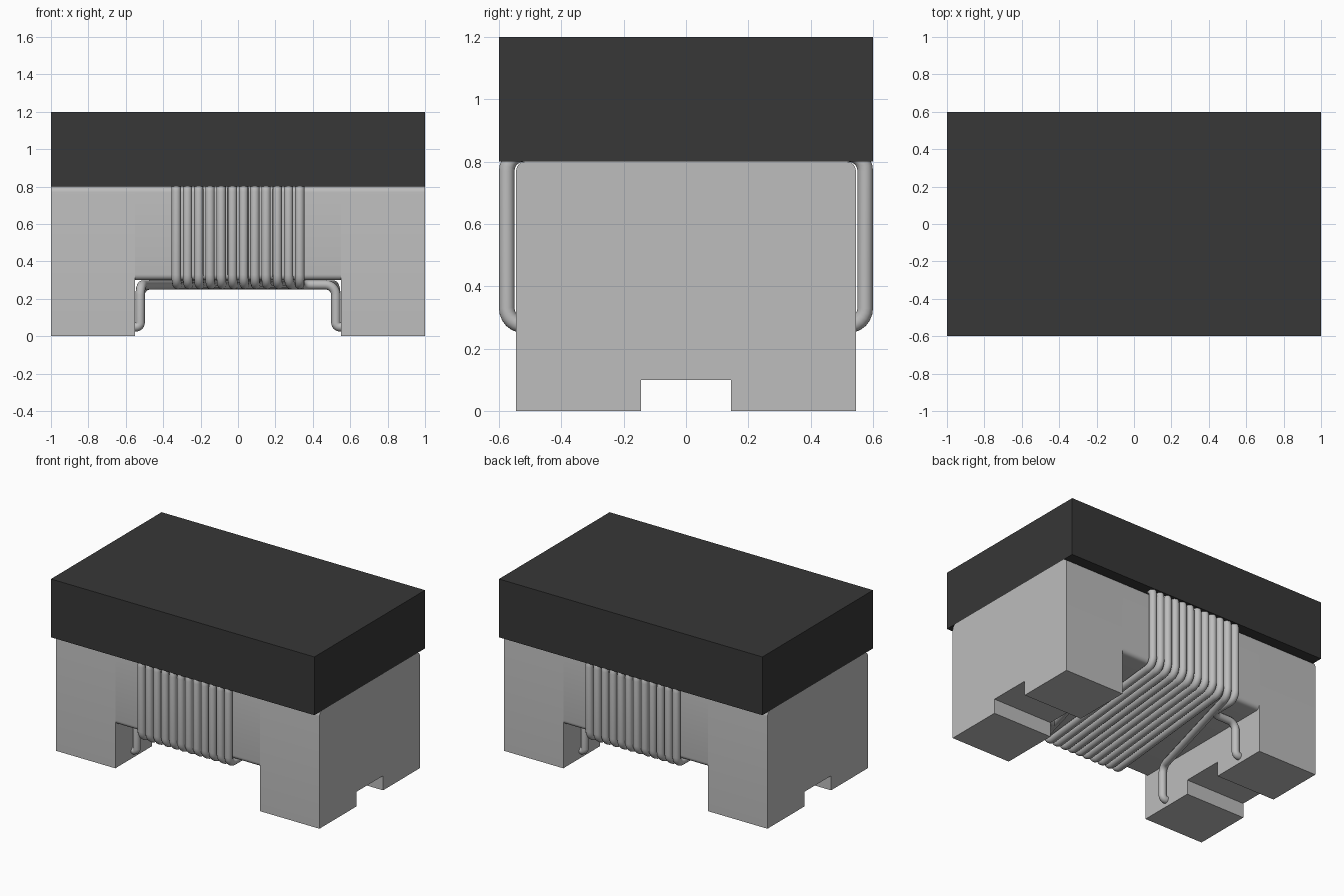
import bpy, bmesh, math
from mathutils import Vector

cube = bpy.data.objects.get("Cube")
if cube:
    bpy.data.objects.remove(cube, do_unlink=True)


def material(name, value):
    m = bpy.data.materials.new(name)
    col = (value, value, value, 1)
    m.diffuse_color = col
    m.use_nodes = True
    m.node_tree.nodes["Principled BSDF"].inputs["Base Color"].default_value = col
    return m


light_grey = material("light grey", 0.51)
charcoal = material("charcoal", 0.038)


def fillet(points, radius, steps=6):
    """Round the inner corners of an open path."""
    pts = [Vector(p) for p in points]
    out = [pts[0]]
    for a, b, c in zip(pts, pts[1:], pts[2:]):
        u, v = (a - b), (c - b)
        lu, lv = u.length, v.length
        u.normalize()
        v.normalize()
        half = u.angle(v) / 2
        t = min(radius / math.tan(half), 0.48 * lu, 0.48 * lv)
        r = t * math.tan(half)
        mid = (u + v).normalized()
        centre = b + mid * (r / math.sin(half))
        s, e = b + u * t - centre, b + v * t - centre
        for k in range(steps + 1):
            d = s.lerp(e, k / steps)
            # even spacing along the arc
            ang = s.angle(e)
            f = k / steps
            d = (s * math.sin((1 - f) * ang) + e * math.sin(f * ang)) / math.sin(ang)
            out.append(centre + d)
    out.append(pts[-1])
    return out


def extrude_x(name, profile, spans, mat):
    """Extrude a (y, z) profile along x over each span."""
    bm = bmesh.new()
    for x0, x1 in spans:
        face = bm.faces.new([bm.verts.new((x0, y, z)) for y, z in profile])
        res = bmesh.ops.extrude_face_region(bm, geom=[face])
        moved = [g for g in res["geom"] if isinstance(g, bmesh.types.BMVert)]
        bmesh.ops.translate(bm, verts=moved, vec=(x1 - x0, 0, 0))
    bmesh.ops.recalc_face_normals(bm, faces=bm.faces)
    mesh = bpy.data.meshes.new(name)
    bm.to_mesh(mesh)
    bm.free()
    mesh.materials.append(mat)
    ob = bpy.data.objects.new(name, mesh)
    bpy.context.collection.objects.link(ob)
    return ob


def smooth(ob):
    bpy.ops.object.select_all(action='DESELECT')
    ob.select_set(True)
    bpy.context.view_layer.objects.active = ob
    bpy.ops.object.shade_smooth_by_angle(angle=math.radians(35))


def arc(cy, cz, r, a0, n=6):
    return [(cy + r * math.cos(math.radians(a0 + 90 * k / n)),
             cz + r * math.sin(math.radians(a0 + 90 * k / n))) for k in range(n + 1)]


# Core: two notched legs with rounded top edges, joined by a rounded bridge
W, R, TOP, ARCH = 0.545, 0.03, 0.8, 0.3
top_arcs = arc(W - R, TOP - R, R, 0) + arc(-W + R, TOP - R, R, 90)
leg = top_arcs + [(-W, 0), (-0.145, 0), (-0.145, 0.1), (0.145, 0.1), (0.145, 0), (W, 0)]
bridge = top_arcs + arc(-W + R, ARCH + R, R, 180) + arc(W - R, ARCH + R, R, 270)
smooth(extrude_x("core_legs", leg, [(-1, -0.55), (0.55, 1)], light_grey))
smooth(extrude_x("core_bridge", bridge, [(-0.55, 0.55)], light_grey))

# Top plate
extrude_x("top_plate", [(-0.6, 0.8), (0.6, 0.8), (0.6, 1.2), (-0.6, 1.2)], [(-1, 1)], charcoal)

# Windings: two strands wound side by side, each ending on both legs
WIRE, Y, LOW, HIGH, PITCH = 0.025, 0.575, 0.275, 0.825, 0.06


def lead(side, y):
    """Lead from the leg face up to the underside of the bridge."""
    x = side * 0.523
    return [(side * 0.57, y, 0.05), (x, y, 0.05), (x, y, LOW)]


for strand in range(2):
    y_end = 0.35 if strand == 0 else -0.35
    path = lead(-1, y_end)
    if strand == 0:
        path.append((-0.33, y_end, LOW))
    for i in range(strand, 12, 2):
        x = -0.33 + PITCH * i
        path += [(x, Y, LOW), (x, Y, HIGH), (x, -Y, HIGH), (x, -Y, LOW)]
    if strand == 1:
        path.append((0.33, y_end, LOW))
    path += lead(1, y_end)[::-1]

    pts = fillet(path, 0.055)
    cu = bpy.data.curves.new("winding", 'CURVE')
    cu.dimensions = '3D'
    cu.bevel_depth = WIRE
    cu.bevel_resolution = 4
    cu.use_fill_caps = True
    sp = cu.splines.new('POLY')
    sp.points.add(len(pts) - 1)
    for p, co in zip(sp.points, pts):
        p.co = (*co, 1)
    cu.materials.append(light_grey)
    ob = bpy.data.objects.new(("first", "second")[strand] + "_winding", cu)
    bpy.context.collection.objects.link(ob)
    bpy.ops.object.select_all(action='DESELECT')
    ob.select_set(True)
    bpy.context.view_layer.objects.active = ob
    bpy.ops.object.convert(target='MESH')
    smooth(bpy.context.view_layer.objects.active)
